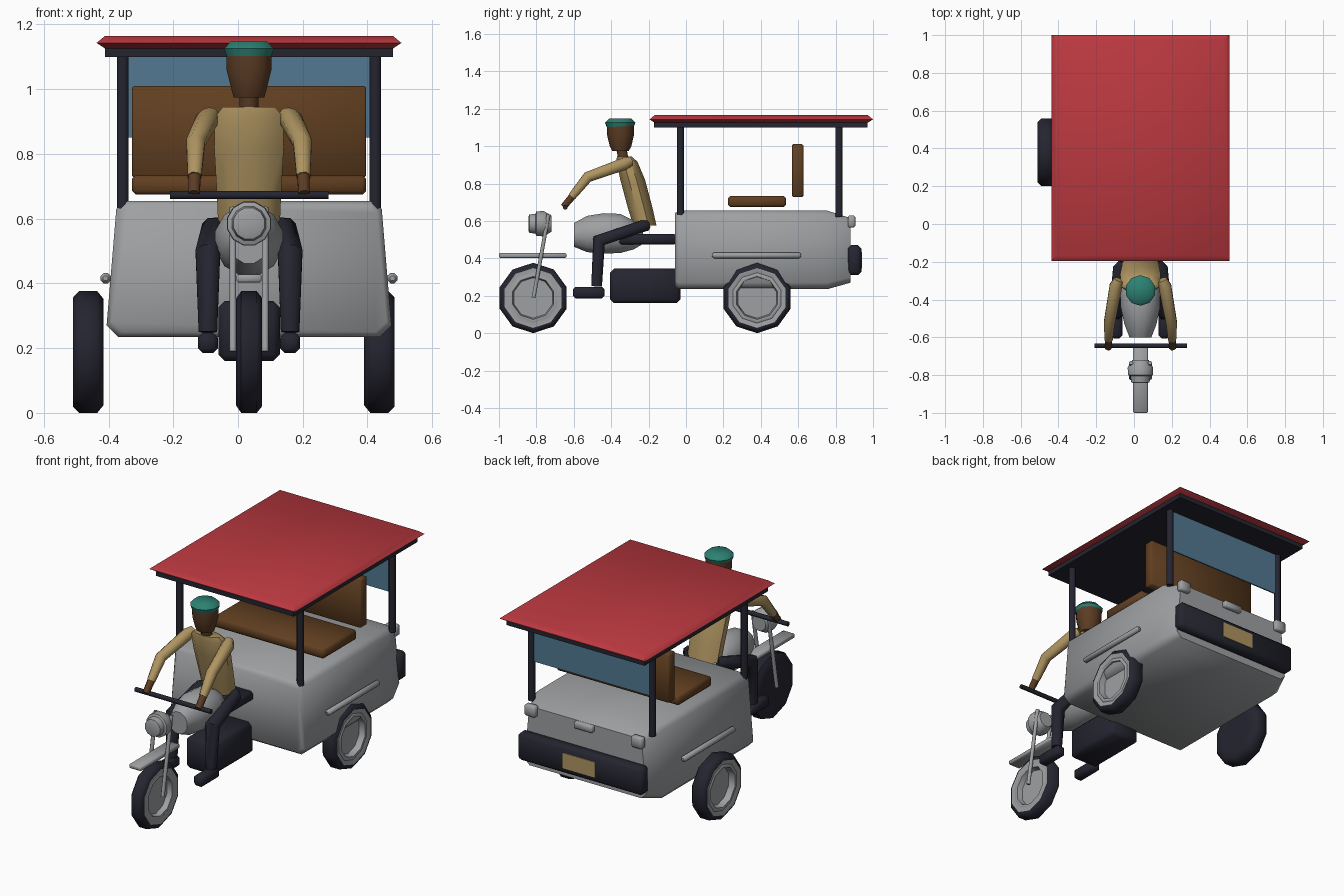
import bpy, bmesh, math
from mathutils import Vector

old = bpy.data.objects.get("Cube")
if old:
    bpy.data.objects.remove(old, do_unlink=True)

CX = 0.034          # centre line of the vehicle


def material(name, r, g, b):
    m = bpy.data.materials.new(name)
    m.use_nodes = True
    m.diffuse_color = (r, g, b, 1)
    bsdf = m.node_tree.nodes["Principled BSDF"]
    bsdf.inputs["Base Color"].default_value = (r, g, b, 1)
    bsdf.inputs["Roughness"].default_value = 0.6
    return m


RED = material("roof red", 0.49, 0.04, 0.05)
GREY = material("metal grey", 0.34, 0.35, 0.36)
DARK = material("dark navy", 0.018, 0.018, 0.03)
BROWN = material("seat brown", 0.12, 0.05, 0.015)
SKIN = material("skin brown", 0.105, 0.045, 0.018)
SHIRT = material("shirt tan", 0.43, 0.3, 0.12)
TEAL = material("cap teal", 0.025, 0.22, 0.17)
BLUE = material("window blue", 0.085, 0.19, 0.29)


def finish(name, bm, mats, angle=50):
    bmesh.ops.recalc_face_normals(bm, faces=bm.faces)
    me = bpy.data.meshes.new(name)
    bm.to_mesh(me)
    bm.free()
    for m in mats:
        me.materials.append(m)
    ob = bpy.data.objects.new(name, me)
    bpy.context.collection.objects.link(ob)
    bpy.ops.object.select_all(action='DESELECT')
    ob.select_set(True)
    bpy.context.view_layer.objects.active = ob
    bpy.ops.object.shade_smooth_by_angle(angle=math.radians(angle))
    return ob


def loft(name, sections, mats, split=None):
    """Bridge equal rings and cap the ends; spans from `split` on use the second material."""
    bm = bmesh.new()
    rings = [[bm.verts.new(p) for p in s] for s in sections]
    n = len(rings[0])
    for k, (a, b) in enumerate(zip(rings, rings[1:])):
        for i in range(n):
            j = (i + 1) % n
            f = bm.faces.new((a[i], a[j], b[j], b[i]))
            f.material_index = int(split is not None and k >= split)
    bm.faces.new(rings[0])
    bm.faces.new(rings[-1]).material_index = int(split is not None)
    return finish(name, bm, mats)


def ring(centre, u, v, n, phase=0.0):
    c, u, v = Vector(centre), Vector(u), Vector(v)
    angles = [2 * math.pi * (i + phase) / n for i in range(n)]
    return [c + u * math.cos(a) + v * math.sin(a) for a in angles]


def tube(name, points, radii, mat, n=8):
    pts = [Vector(p) for p in points]
    secs = []
    for i, p in enumerate(pts):
        d = Vector()
        if i:
            d += (p - pts[i - 1]).normalized()
        if i < len(pts) - 1:
            d += (pts[i + 1] - p).normalized()
        d.normalize()
        ref = Vector((0, 1, 0)) if abs(d.x) > 0.9 else Vector((1, 0, 0))
        u = (ref - d * d.dot(ref)).normalized()
        secs.append(ring(p, u * radii[i], d.cross(u) * radii[i], n, 0.5))
    return loft(name, secs, [mat])


def box(name, x, y, z, mat, bevel=0.0):
    """Box between (low, high) pairs on each axis."""
    bm = bmesh.new()
    bmesh.ops.create_cube(bm, size=1)
    for v in bm.verts:
        v.co = [(lo + hi) / 2 + t * (hi - lo) for t, (lo, hi) in zip(v.co, (x, y, z))]
    if bevel:
        bmesh.ops.bevel(bm, geom=bm.edges[:], offset=bevel, segments=1, affect='EDGES')
    return finish(name, bm, [mat])


def around(half, centre=CX):
    return (centre - half, centre + half)


def stacked(name, rows, mat, n=10):
    """Upright form from rows of (y, z, half width x, half depth y)."""
    return loft(name, [ring((CX, y, z), (a, 0, 0), (0, b, 0), n, 0.5) for y, z, a, b in rows], [mat])


# Wheels, with a recessed hub on the outer side
def wheel(name, x, y, w, side):
    profile = [(-1, 0.12), (-1, 0.165), (-0.6, 0.188), (0.6, 0.188), (1, 0.168),
               (1, 0.16), (0.85, 0.135), (0.95, 0.128), (0.9, 0.115), (0.15, 0.108)]
    secs = [ring((x + side * w * t, y, 0.188), (0, 0, r), (0, r, 0), 10) for t, r in profile]
    loft(name, secs, [DARK, GREY], split=5)


wheel("front_wheel", CX, -0.817, 0.04, 1)
wheel("rear_wheel_left", 0.437, 0.38, 0.047, 1)
wheel("rear_wheel_right", -0.463, 0.38, 0.047, -1)


# Passenger body, lofted from front to rear
def body_section(y, sx, low, high):
    side = [(0.385, 0.655), (0.41, 0.63), (0.44, 0.27), (0.405, 0.235)]
    fit = lambda z: low + (z - 0.235) / 0.42 * (high - low)
    right = [(CX + w * sx, y, fit(z)) for w, z in side]
    left = [(CX - w * sx, y, fit(z)) for w, z in reversed(side)]
    return right + left


loft("passenger_body", [body_section(-0.06, 0.965, 0.25, 0.64), body_section(-0.04, 1, 0.235, 0.655),
                        body_section(0.755, 1, 0.235, 0.655), body_section(0.88, 0.89, 0.27, 0.615)], [GREY])

# Roof, frame, posts and rear window
def roof_section(z, inset):
    x, y0, y1 = 0.471 - inset, -0.195 + inset, 1.0 - inset
    return [(CX - x, y0, z), (CX + x, y0, z), (CX + x, y1, z), (CX - x, y1, z)]


loft("roof", [roof_section(1.125, 0.027), roof_section(1.143, 0), roof_section(1.165, 0.027)], [RED])
box("roof_frame", around(0.445), (-0.17, 0.97), (1.10, 1.126), DARK)
for side, label in ((1, "left"), (-1, "right")):
    for y, end in ((-0.03, "front"), (0.818, "rear")):
        x = CX + side * 0.39
        tube(f"{end}_post_{label}", [(x, y, 0.62), (x, y, 1.11)], [0.02, 0.02], DARK)
box("rear_window", around(0.372), (0.814, 0.822), (0.85, 1.10), BLUE)

# Passenger bench
box("bench_seat", around(0.362), (0.225, 0.535), (0.674, 0.734), BROWN, 0.012)
box("bench_back", around(0.362), (0.567, 0.627), (0.727, 1.01), BROWN, 0.006)

# Rear bumper, plate, lights and side mouldings
box("rear_bumper", around(0.405), (0.865, 0.937), (0.31, 0.47), DARK, 0.018)
box("rear_plate", around(0.105), (0.934, 0.942), (0.345, 0.435), SHIRT)
box("rear_handle", around(0.06), (0.87, 0.905), (0.575, 0.615), GREY, 0.006)
for side, label in ((1, "left"), (-1, "right")):
    box(f"rear_light_{label}", around(0.036, CX + side * 0.345), (0.865, 0.905), (0.565, 0.63), GREY, 0.008)
    x = CX + side * 0.443
    tube(f"side_moulding_{label}", [(x, 0.14, 0.416), (x, 0.15, 0.416), (x, 0.605, 0.416), (x, 0.615, 0.416)],
         [0.008, 0.017, 0.017, 0.008], GREY)

# Motorcycle: engine, saddle, tank
box("engine_block", around(0.095), (-0.405, -0.03), (0.16, 0.345), DARK, 0.02)
box("saddle", around(0.105), (-0.36, -0.05), (0.475, 0.53), DARK, 0.012)
tank = [(-0.6, 0.525, 0.06, 0.065), (-0.53, 0.53, 0.088, 0.1), (-0.44, 0.533, 0.108, 0.112),
        (-0.35, 0.533, 0.108, 0.108), (-0.28, 0.525, 0.085, 0.08), (-0.23, 0.515, 0.04, 0.04)]
loft("fuel_tank", [ring((CX, y, z), (a, 0, 0), (0, 0, b), 12, 0.5) for y, z, a, b in tank], [GREY])

# Motorcycle: fork, mudguard, headlight, handlebar
for side, label in ((1, "left"), (-1, "right")):
    x = CX + side * 0.05
    tube(f"fork_{label}", [(x, -0.815, 0.19), (x, -0.735, 0.635)], [0.011, 0.011], GREY)
box("front_mudguard", around(0.039), (-1.0, -0.64), (0.403, 0.428), GREY, 0.005)
lamp = [(-0.843, 0.035), (-0.838, 0.05), (-0.805, 0.055), (-0.8, 0.068), (-0.76, 0.07), (-0.72, 0.045)]
loft("headlight", [ring((CX, y, 0.585), (r, 0, 0), (0, 0, r), 12, 0.5) for y, r in lamp], [GREY])
tube("handlebar", [(-0.21, -0.645, 0.673), (0.28, -0.645, 0.673)], [0.013, 0.013], DARK)

# Rider: torso, neck, head, cap
stacked("torso", [(-0.22, 0.575, 0.1, 0.062), (-0.245, 0.67, 0.104, 0.066), (-0.285, 0.82, 0.113, 0.066),
                  (-0.315, 0.915, 0.11, 0.056), (-0.33, 0.945, 0.085, 0.04)], SHIRT)
stacked("neck", [(-0.335, 0.93, 0.031, 0.03), (-0.345, 0.985, 0.031, 0.03)], SKIN, 8)
stacked("head", [(-0.35, 0.975, 0.05, 0.045), (-0.35, 1.0, 0.057, 0.058), (-0.35, 1.06, 0.073, 0.072),
                 (-0.35, 1.11, 0.074, 0.073)], SKIN)
stacked("cap", [(-0.352, 1.103, 0.073, 0.073), (-0.352, 1.125, 0.081, 0.081), (-0.352, 1.147, 0.06, 0.06)], TEAL)

# Rider: arms, hands, legs, feet
for side, label in ((1, "left"), (-1, "right")):
    at = lambda w, y, z: (CX + side * w, y, z)
    tube(f"arm_{label}", [at(0.115, -0.295, 0.92), at(0.13, -0.33, 0.905), at(0.165, -0.525, 0.835),
                          at(0.168, -0.61, 0.73)], [0.026, 0.036, 0.031, 0.023], SHIRT)
    tube(f"hand_{label}", [at(0.168, -0.602, 0.738), at(0.17, -0.655, 0.675)], [0.021, 0.019], SKIN)
    tube(f"leg_{label}", [at(0.09, -0.21, 0.575), at(0.115, -0.24, 0.57), at(0.127, -0.465, 0.495),
                          at(0.127, -0.478, 0.25)], [0.03, 0.034, 0.041, 0.031], DARK)
    box(f"foot_{label}", around(0.031, CX + side * 0.127), (-0.605, -0.435), (0.185, 0.248), DARK, 0.015)
